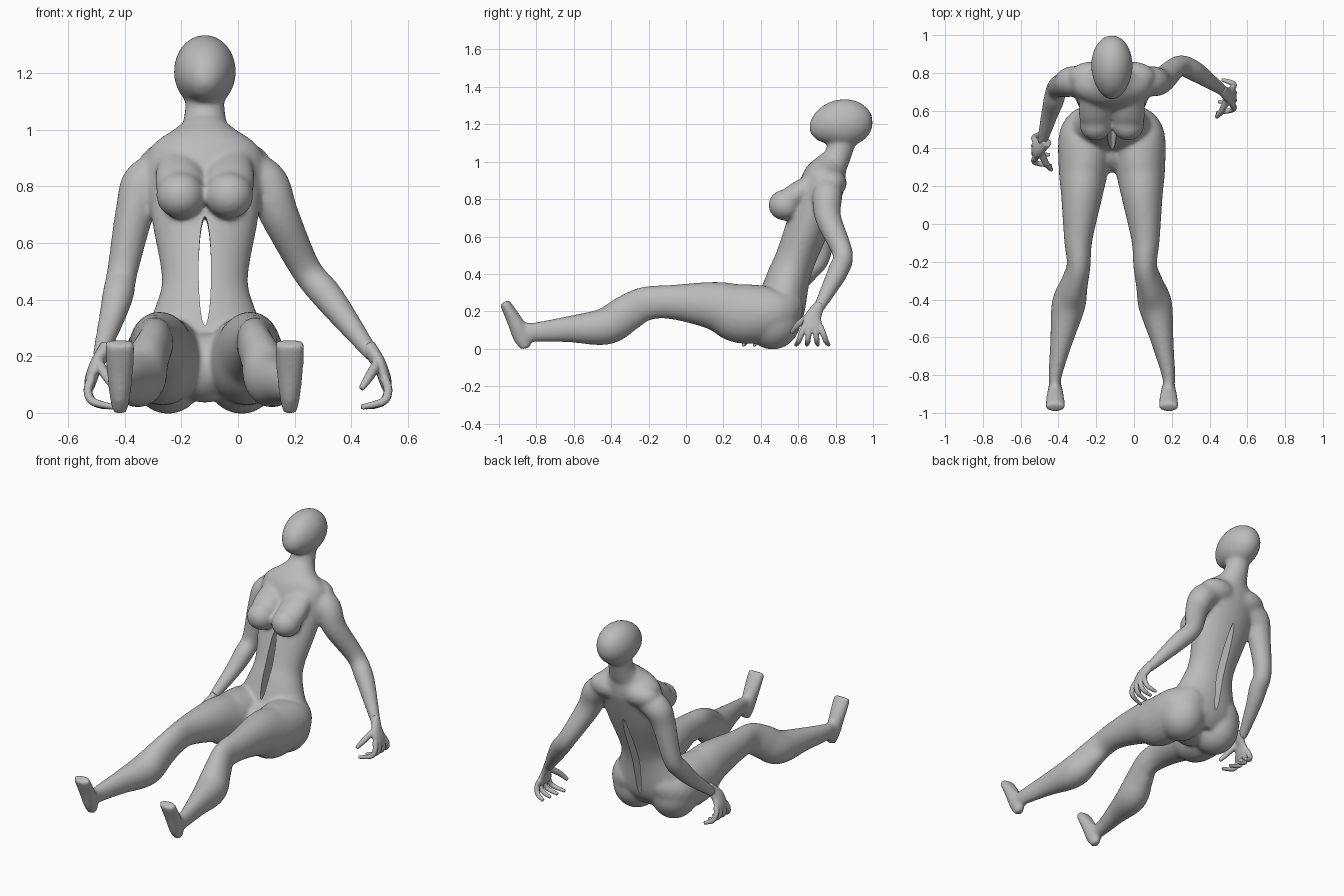
import bpy, bmesh
from mathutils import Vector, Matrix
from math import cos, sin, pi, tau

if "Cube" in bpy.data.objects:
    bpy.data.objects.remove(bpy.data.objects["Cube"])

MIDLINE = -.117

grey = bpy.data.materials.new("plain grey")
grey.use_nodes = True
GREY = (.5, .5, .5, 1)
grey.diffuse_color = GREY
grey.node_tree.nodes["Principled BSDF"].inputs["Base Color"].default_value = GREY


def spline(rows, steps=5):
    """Catmull-Rom through section rows (x, y, z, across, deep)."""
    rows = [Vector(row) for row in rows]
    padded = [rows[0]] + rows + [rows[-1]]
    smooth = []
    for before, start, end, after in zip(padded, padded[1:], padded[2:], padded[3:]):
        leave, arrive = (end - before) / 2, (after - start) / 2
        for step in range(steps):
            t = step / steps
            ease = t * t * (3 - 2 * t)
            smooth.append(start.lerp(end, ease) + leave * t * (1 - t)**2
                          - arrive * t * t * (1 - t))
    return smooth + [rows[-1]]


def loft(bm, rows, sides=24):
    """Closed tube of elliptical sections; a row without a depth is round."""
    rows = spline([row if len(row) == 5 else (*row, row[-1]) for row in rows])
    centres = [Vector(row[:3]) for row in rows]
    last = len(rows) - 1
    rings = []
    for i, row in enumerate(rows):
        along = (centres[min(i + 1, last)] - centres[max(i - 1, 0)]).normalized()
        across = Vector((1, 0, 0))
        across = (across - along * across.dot(along)).normalized()
        deep = along.cross(across)
        angles = [tau * k / sides for k in range(sides)]
        rings.append([bm.verts.new(centres[i] + across * row[3] * cos(a) + deep * row[4] * sin(a))
                      for a in angles])
    for ring, following in zip(rings, rings[1:]):
        for k in range(sides):
            n = (k + 1) % sides
            bm.faces.new((ring[k], ring[n], following[n], following[k]))
    bm.faces.new(rings[0][::-1])
    bm.faces.new(rings[-1])


def ball(bm, centre, radii):
    place = Matrix.Translation(centre) @ Matrix.Diagonal((*radii, 1))
    bmesh.ops.create_uvsphere(bm, u_segments=32, v_segments=20, radius=1, matrix=place)


def finish(bm, name):
    bmesh.ops.recalc_face_normals(bm, faces=bm.faces)
    mesh = bpy.data.meshes.new(name)
    bm.to_mesh(mesh)
    bm.free()
    ob = bpy.data.objects.new(name, mesh)
    bpy.context.collection.objects.link(ob)
    mesh.materials.append(grey)
    return ob


def fuse(ob, voxel, rounds):
    """Merge overlapping parts into one skin and relax it."""
    remesh = ob.modifiers.new("fuse", 'REMESH')
    remesh.mode, remesh.voxel_size, remesh.use_smooth_shade = 'VOXEL', voxel, True
    soften = ob.modifiers.new("soften", 'SMOOTH')
    soften.factor, soften.iterations = .5, rounds


def central(rows):
    return [(MIDLINE, *row) for row in rows]


def sided(rows, side):
    return [(MIDLINE + side * row[0], *row[1:]) for row in rows]


body = bmesh.new()

# Torso and neck
loft(body, central([(.47, .1, .15, .09), (.5, .2, .24, .13), (.545, .37, .177, .118),
                    (.585, .48, .153, .11), (.665, .69, .19, .118), (.73, .88, .21, .12),
                    (.757, .94, .185, .108), (.783, .985, .115, .086), (.81, 1.03, .077, .072),
                    (.87, 1.2, .06, .07)]))

# Head: an egg whose front drops towards the chin
head = []
for k in range(1, 16):
    angle = pi * k / 16
    front = (1 - cos(angle)) / 2
    head.append((.84 + .16 * cos(angle), 1.21 - .08 * front**4,
                 .11 * sin(angle), .13 * sin(angle)))
loft(body, central(head))

# Legs, feet, chest and seat, mirrored
LEG = [(.09, .57, .27, .08), (.135, .48, .2, .14), (.15, .3, .187, .133, .16),
       (.16, .15, .23, .11, .13), (.178, -.08, .25, .076, .092), (.176, -.22, .24, .063, .092),
       (.2, -.32, .187, .073, .1), (.23, -.43, .12, .09, .1), (.267, -.62, .105, .06, .072),
       (.3, -.8, .09, .036, .053), (.3, -.86, .09, .03, .05)]
FOOT = [(.3, -.858, 0, .026), (.3, -.875, .06, .037, .05),
        (.3, -.917, .15, .048, .042), (.3, -.972, .25, .056, .028)]
CHEST = [(.105, .7, .9, .06, .05), (.09, .6, .83, .087, .065), (.086, .535, .77, .08, .07)]
for side in (1, -1):
    for rows in (LEG, FOOT, CHEST):
        loft(body, sided(rows, side))
    ball(body, (MIDLINE + side * .13, .463, .155), (.138, .152, .159))  # seat
    ball(body, (MIDLINE + side * .086, .53, .768), (.086, .09, .083))  # breast
    ball(body, (MIDLINE + side * .11, .78, .885), (.12, .08, .075))  # shoulder blade
ball(body, (MIDLINE, .4, .16), (.11, .128, .125))  # crotch

# Arms share their thickness but each has its own pose
THICKNESS = (.065, .08, .07, .055, .056, .046, .028)
LEFT = [(-.03, .77, .88), (.09, .757, .82), (.145, .76, .7), (.238, .838, .51),
        (.31, .815, .42), (.38, .77, .33), (.478, .7, .2)]
RIGHT = [(-.2, .77, .88), (-.322, .757, .82), (-.362, .74, .72), (-.408, .72, .5),
         (-.423, .66, .42), (-.447, .58, .33), (-.488, .43, .2)]
for path in (LEFT, RIGHT):
    loft(body, [(*point, radius) for point, radius in zip(path, THICKNESS)])
body = finish(body, "body")
fuse(body, .008, 28)

# Slit running through the torso from belly to back
slit = bmesh.new()
loft(slit, central([(.25, .5, .022, .2), (.47, .5, .022, .2),
                    (.68, .43, .024, .27), (.95, .43, .024, .27)]), 40)
slit = finish(slit, "slit_cutter")
cut = body.modifiers.new("slit", 'BOOLEAN')
cut.object, cut.operation, cut.solver = slit, 'DIFFERENCE', 'EXACT'
slit.hide_render = True
slit.hide_viewport = True

# Hands: palm, four curled fingers and a thumb
PALM = [(.46, .715, .235, .027), (.5, .68, .17, .024, .045),
        (.52, .675, .115, .022, .056), (.524, .675, .085, .016, .052)]
THUMB = [(.495, .665, .18, .019), (.465, .6, .13, .017), (.435, .565, .085, .011)]
for name, side, shift in (("left_hand", 1, 0), ("right_hand", -1, -.28)):
    hand = bmesh.new()
    parts = [PALM, THUMB]
    for finger in range(4):
        y, spread = .632 + .029 * finger, (finger - 1.5) * .02
        parts.append([(.518, y, .12, .016), (.53, y + spread / 2, .08, .0155),
                      (.513, y + spread, .04, .0145),
                      (.435 + .01 * finger, y + spread * 1.5, .02, .01)])
    for rows in parts:
        loft(hand, [(side * row[0], row[1] + shift, *row[2:]) for row in rows], 16)
    fuse(finish(hand, name), .005, 3)

# Bake the body so the slit keeps crisp rims
depsgraph = bpy.context.evaluated_depsgraph_get()
baked = bpy.data.meshes.new_from_object(body.evaluated_get(depsgraph))
body.modifiers.clear()
body.data = baked
bpy.data.objects.remove(slit)
bpy.ops.object.select_all(action='DESELECT')
body.select_set(True)
bpy.context.view_layer.objects.active = body
bpy.ops.object.shade_smooth_by_angle(angle=.9)
